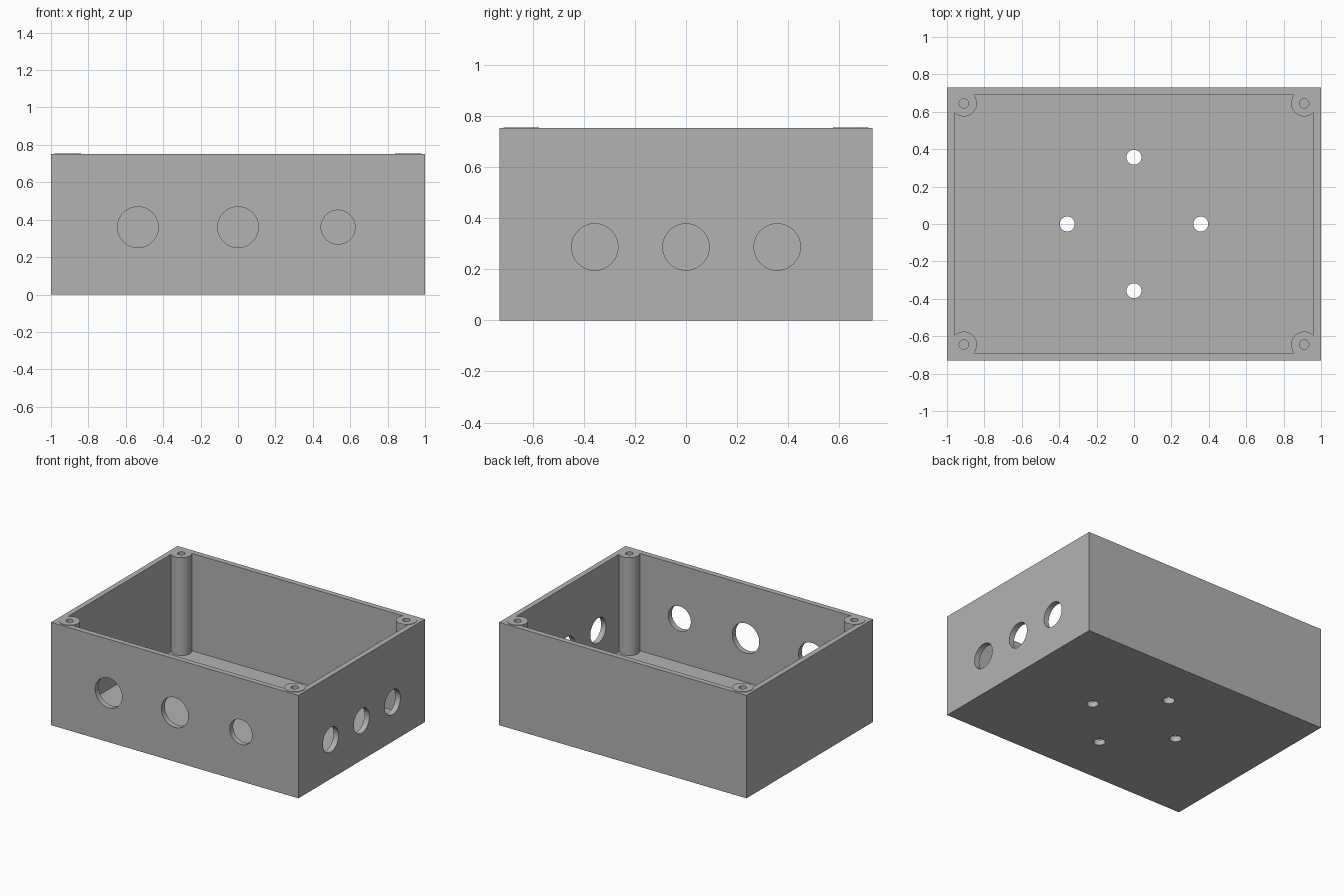
import bpy, bmesh, math
from mathutils import Matrix, Vector

if "Cube" in bpy.data.objects:
    bpy.data.objects.remove(bpy.data.objects["Cube"])

W, D, RIM, TOP = 2.0, 1.46, 0.752, 0.755   # outer size, wall rim, post top
T = 0.04                                   # wall and floor thickness

grey = bpy.data.materials.new("grey plastic")
grey.diffuse_color = (0.45, 0.45, 0.45, 1)
grey.use_nodes = True
grey.node_tree.nodes["Principled BSDF"].inputs["Base Color"].default_value = grey.diffuse_color


def make_object(name, bm):
    bmesh.ops.recalc_face_normals(bm, faces=bm.faces)
    mesh = bpy.data.meshes.new(name)
    bm.to_mesh(mesh)
    bm.free()
    mesh.materials.append(grey)
    obj = bpy.data.objects.new(name, mesh)
    bpy.context.collection.objects.link(obj)
    return obj


def add_box(bm, low, high):
    low, high = Vector(low), Vector(high)
    m = Matrix.Translation((low + high) / 2) @ Matrix.Diagonal((*(high - low), 1))
    bmesh.ops.create_cube(bm, size=1, matrix=m)


def add_cylinder(bm, centre, radius, length, axis="Z", sides=48):
    turn = {"Z": Matrix(), "X": Matrix.Rotation(math.pi / 2, 4, "Y"),
            "Y": Matrix.Rotation(math.pi / 2, 4, "X")}[axis]
    bmesh.ops.create_cone(bm, cap_ends=True, segments=sides, radius1=radius,
                          radius2=radius, depth=length,
                          matrix=Matrix.Translation(centre) @ turn)


def add_boolean(obj, helper, operation):
    mod = obj.modifiers.new(helper.name, "BOOLEAN")
    mod.object, mod.operation, mod.solver = helper, operation, "EXACT"
    helper.hide_render = True
    bpy.context.view_layer.objects.active = obj
    bpy.ops.object.modifier_apply(modifier=mod.name)
    bpy.data.objects.remove(helper)


# Open-topped box
bm = bmesh.new()
add_box(bm, (-W / 2, -D / 2, 0), (W / 2, D / 2, RIM))
box = make_object("enclosure_box", bm)

bm = bmesh.new()
add_box(bm, (-W / 2 + T, -D / 2 + T, T), (W / 2 - T, D / 2 - T, 1))
add_boolean(box, make_object("cavity_cutter", bm), "DIFFERENCE")

# Corner screw posts, standing slightly above the rim
corners = [(sx * 0.91, sy * 0.645) for sx in (-1, 1) for sy in (-1, 1)]
bm = bmesh.new()
for x, y in corners:
    add_cylinder(bm, (x, y, (TOP + T / 2) / 2), 0.07, TOP - T / 2)
add_boolean(box, make_object("screw_posts", bm), "UNION")

# Screw holes, floor holes, and cable holes in the front and right walls
bm = bmesh.new()
for x, y in corners:
    add_cylinder(bm, (x, y, (T + 0.9) / 2), 0.025, 0.9 - T, sides=32)
for x, y in ((0.357, 0), (-0.357, 0), (0, 0.357), (0, -0.357)):
    add_cylinder(bm, (x, y, T / 2), 0.04, 0.1, sides=32)
for x, r in ((-0.535, 0.109), (0, 0.109), (0.535, 0.091)):
    add_cylinder(bm, (x, -D / 2 + T / 2, 0.36), r, 0.1, "Y")
for y in (-0.357, 0, 0.357):
    add_cylinder(bm, (W / 2 - T / 2, y, 0.287), 0.091, 0.1, "X")
add_boolean(box, make_object("hole_cutter", bm), "DIFFERENCE")

# Smooth round surfaces, sharp corners
bpy.ops.object.select_all(action="DESELECT")
box.select_set(True)
bpy.context.view_layer.objects.active = box
bpy.ops.object.shade_smooth_by_angle(angle=math.radians(30))
